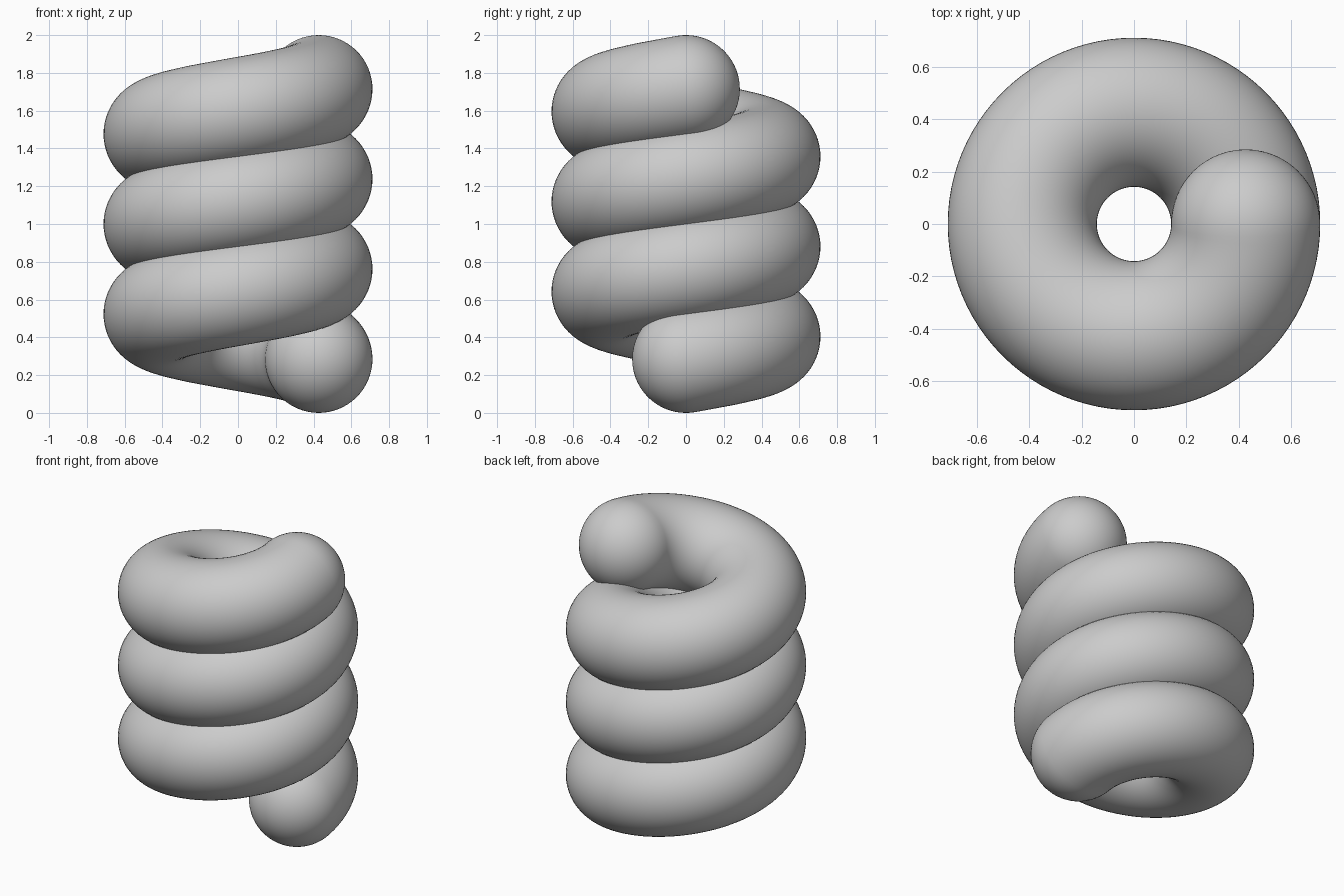
import bpy, bmesh, math
from mathutils import Vector

if "Cube" in bpy.data.objects:
    bpy.data.objects.remove(bpy.data.objects["Cube"])

COIL_R, TUBE_R = 0.427, 0.285      # helix radius, tube radius
TURNS, Z0, Z1 = 3, 0.285, 1.715    # centre-line heights of the two ends
STEPS, SIDES, CAP = 288, 64, 16
SLOPE = (Z1 - Z0) / (TURNS * math.tau)


def frame(a):
    """Centre, outward normal, binormal and tangent of the helix at angle a."""
    centre = Vector((COIL_R * math.cos(a), COIL_R * math.sin(a), Z0 + SLOPE * a))
    out = Vector((math.cos(a), math.sin(a), 0))
    tangent = Vector((-COIL_R * math.sin(a), COIL_R * math.cos(a), SLOPE)).normalized()
    return centre, out, tangent.cross(out), tangent


bm = bmesh.new()


def ring(a, shift=0.0, radius=TUBE_R):
    c, out, up, tan = frame(a)
    c = c + tan * shift
    return [bm.verts.new(c + (out * math.cos(t) + up * math.sin(t)) * radius)
            for t in (math.tau * i / SIDES for i in range(SIDES))]


# rings: rounded start, helical body, rounded end
END = TURNS * math.tau
cap_angles = [math.pi / 2 * i / CAP for i in range(1, CAP)]
rings = [ring(0, -TUBE_R * math.sin(t), TUBE_R * math.cos(t)) for t in reversed(cap_angles)]
rings += [ring(END * i / STEPS) for i in range(STEPS + 1)]
rings += [ring(END, TUBE_R * math.sin(t), TUBE_R * math.cos(t)) for t in cap_angles]

for r0, r1 in zip(rings, rings[1:]):
    for i in range(SIDES):
        j = (i + 1) % SIDES
        bm.faces.new((r0[i], r0[j], r1[j], r1[i]))

# pole fans closing both ends
for a, s, loop in ((0, -1, rings[0]), (END, 1, rings[-1])):
    c, _, _, tan = frame(a)
    pole = bm.verts.new(c + tan * TUBE_R * s)
    for i in range(SIDES):
        bm.faces.new((loop[i], loop[(i + 1) % SIDES], pole))

bmesh.ops.recalc_face_normals(bm, faces=bm.faces[:])
for f in bm.faces:
    f.smooth = True
mesh = bpy.data.meshes.new("coiled_tube")
bm.to_mesh(mesh)
bm.free()
bpy.context.collection.objects.link(bpy.data.objects.new("coiled_tube", mesh))
